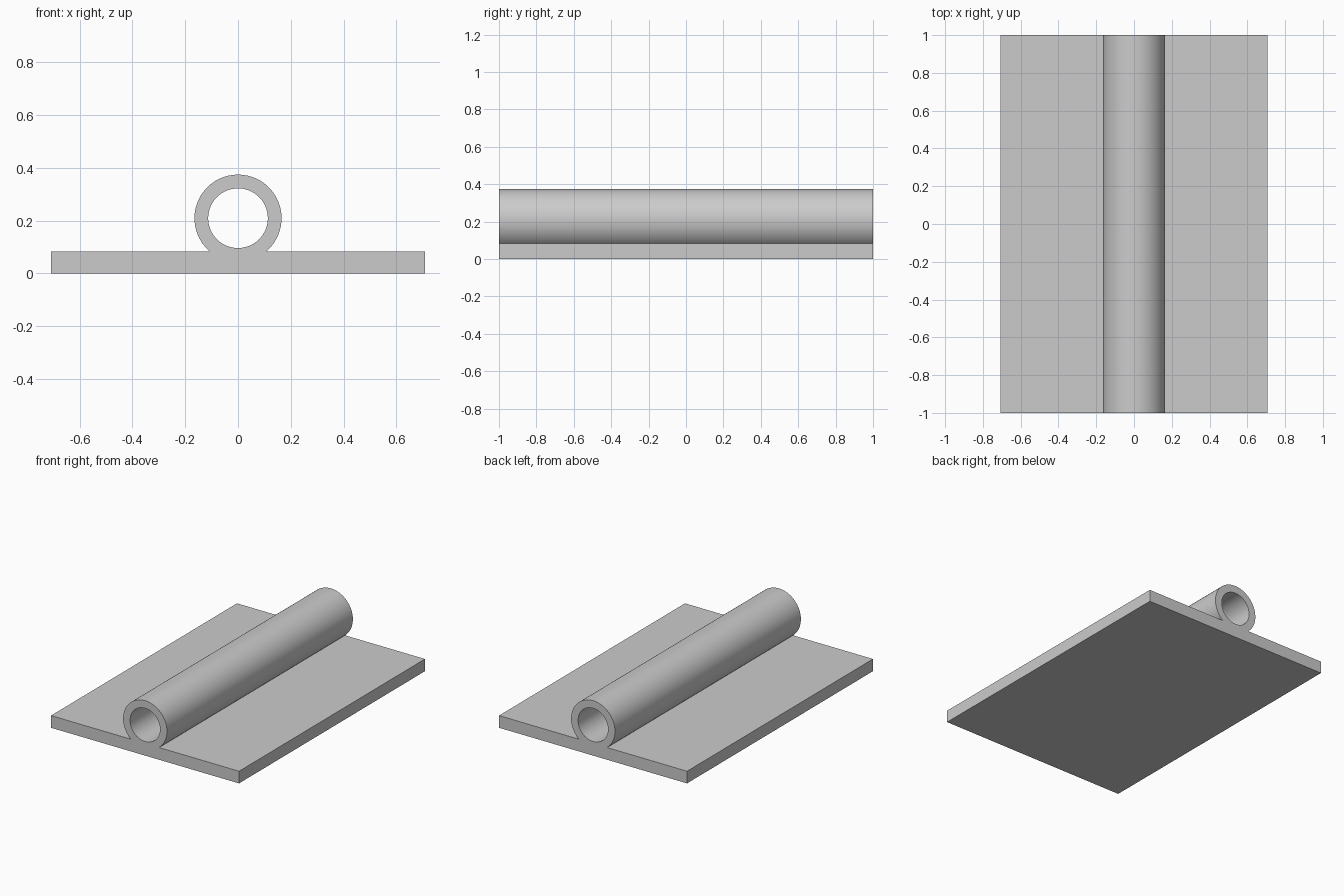
import bpy
import bmesh
import math

cube = bpy.data.objects.get("Cube")
if cube:
    bpy.data.objects.remove(cube, do_unlink=True)

HALF_WIDTH, HALF_LENGTH, PLATE_TOP = 0.708, 1.0, 0.083
CENTRE_Z, OUTER_R, INNER_R = 0.209, 0.165, 0.113
SEGMENTS = 64

grey = bpy.data.materials.new("light_grey")
grey.use_nodes = True
colour = (0.6, 0.6, 0.6, 1)
grey.diffuse_color = colour
grey.node_tree.nodes["Principled BSDF"].inputs["Base Color"].default_value = colour


def arc(radius, start, sweep, count):
    """Points in the x-z plane around the tube's axis."""
    angles = [start + sweep * i / SEGMENTS for i in range(count)]
    return [(radius * math.cos(a), CENTRE_Z + radius * math.sin(a)) for a in angles]


def add_loop(bm, points):
    verts = [bm.verts.new((x, -HALF_LENGTH, z)) for x, z in points]
    return [bm.edges.new((v, verts[i - 1])) for i, v in enumerate(verts)]


# Outline: flat plate with the tube wall rising out of its top
meet = math.asin((PLATE_TOP - CENTRE_Z) / OUTER_R)
outline = [(-HALF_WIDTH, PLATE_TOP), (-HALF_WIDTH, 0),
           (HALF_WIDTH, 0), (HALF_WIDTH, PLATE_TOP)]
outline += arc(OUTER_R, meet, math.pi - 2 * meet, SEGMENTS + 1)

# Fill the section around the bore and extrude it along the length
bm = bmesh.new()
edges = add_loop(bm, outline) + add_loop(bm, arc(INNER_R, 0, math.tau, SEGMENTS))
bmesh.ops.triangle_fill(bm, use_beauty=True, edges=edges, normal=(0, -1, 0))
ext = bmesh.ops.extrude_face_region(bm, geom=bm.faces[:], use_keep_orig=True)
moved = [g for g in ext["geom"] if isinstance(g, bmesh.types.BMVert)]
bmesh.ops.translate(bm, verts=moved, vec=(0, 2 * HALF_LENGTH, 0))
bmesh.ops.recalc_face_normals(bm, faces=bm.faces[:])

mesh = bpy.data.meshes.new("plate_with_tube")
bm.to_mesh(mesh)
bm.free()
mesh.materials.append(grey)
profile = bpy.data.objects.new("plate_with_tube", mesh)
bpy.context.collection.objects.link(profile)

# Smooth the round walls, keep the plate edges crisp
bpy.ops.object.select_all(action="DESELECT")
profile.select_set(True)
bpy.context.view_layer.objects.active = profile
bpy.ops.object.shade_smooth_by_angle(angle=math.radians(30))
